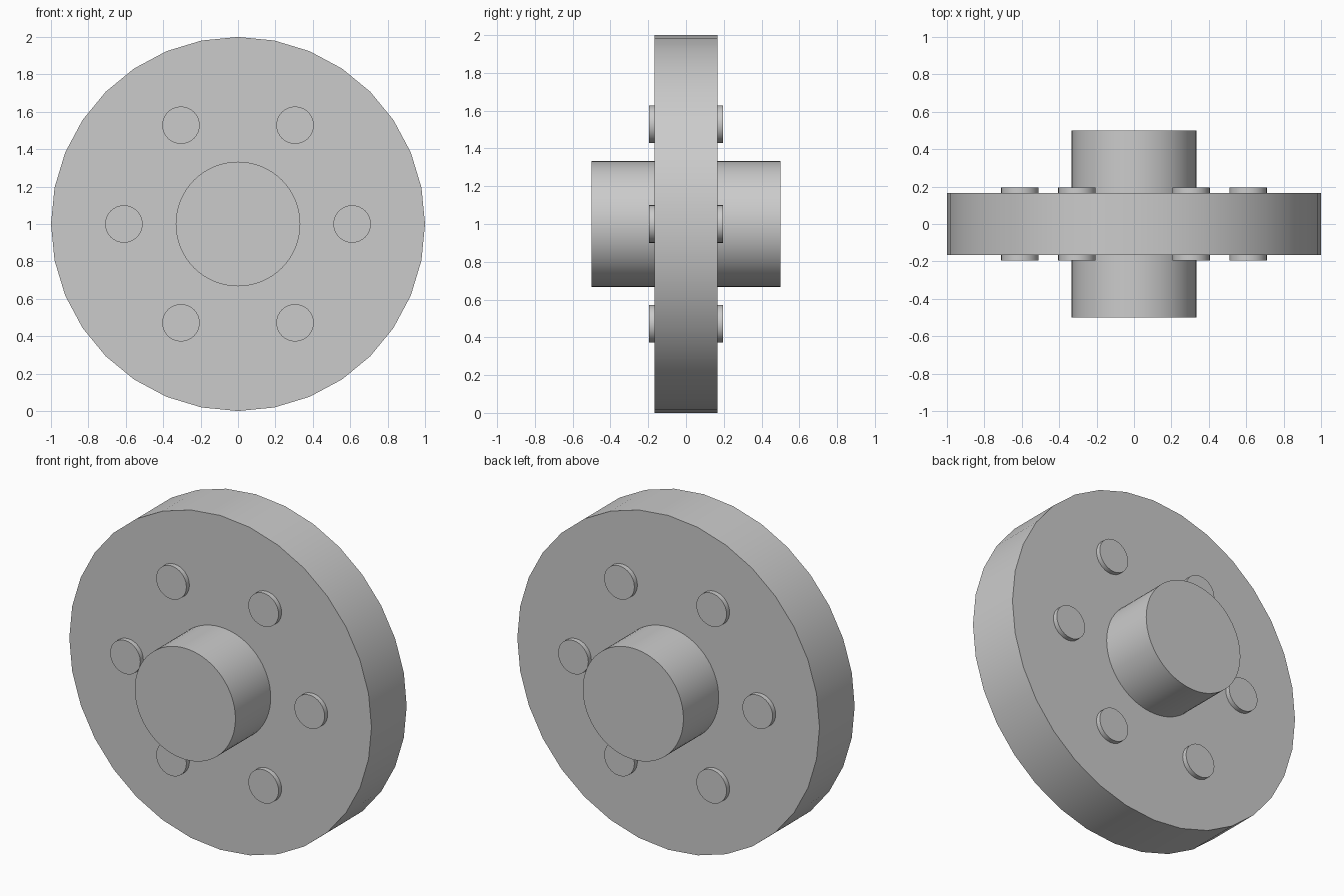
import bpy
import math

cube = bpy.data.objects.get("Cube")
if cube:
    bpy.data.objects.remove(cube, do_unlink=True)

# One plain grey for every part
grey = bpy.data.materials.new("plain_grey")
grey.use_nodes = True
colour = (0.6, 0.6, 0.6, 1.0)
grey.diffuse_color = colour
grey.node_tree.nodes["Principled BSDF"].inputs["Base Color"].default_value = colour

CENTRE_Z = 1.0


def rod(name, radius, length, sides, x=0.0, z=CENTRE_Z):
    """Smooth-sided cylinder lying along y."""
    bpy.ops.mesh.primitive_cylinder_add(
        vertices=sides, radius=radius, depth=length,
        location=(x, 0, z), rotation=(math.pi / 2, 0, 0))
    part = bpy.context.object
    part.name = name
    part.data.materials.append(grey)
    bpy.ops.object.shade_smooth_by_angle(angle=math.radians(30))
    return part


# Wheel disc and the hub running through it
rod("wheel_disc", 1.0, 0.333, 32)
rod("hub", 0.333, 1.0, 64)

# Ring of bolts passing through the disc
BOLTS = 6
BOLT_CIRCLE = 0.61
for i in range(BOLTS):
    angle = math.tau * i / BOLTS
    rod(f"bolt_{i + 1}", 0.1, 0.39, 32,
        x=BOLT_CIRCLE * math.cos(angle),
        z=CENTRE_Z + BOLT_CIRCLE * math.sin(angle))
